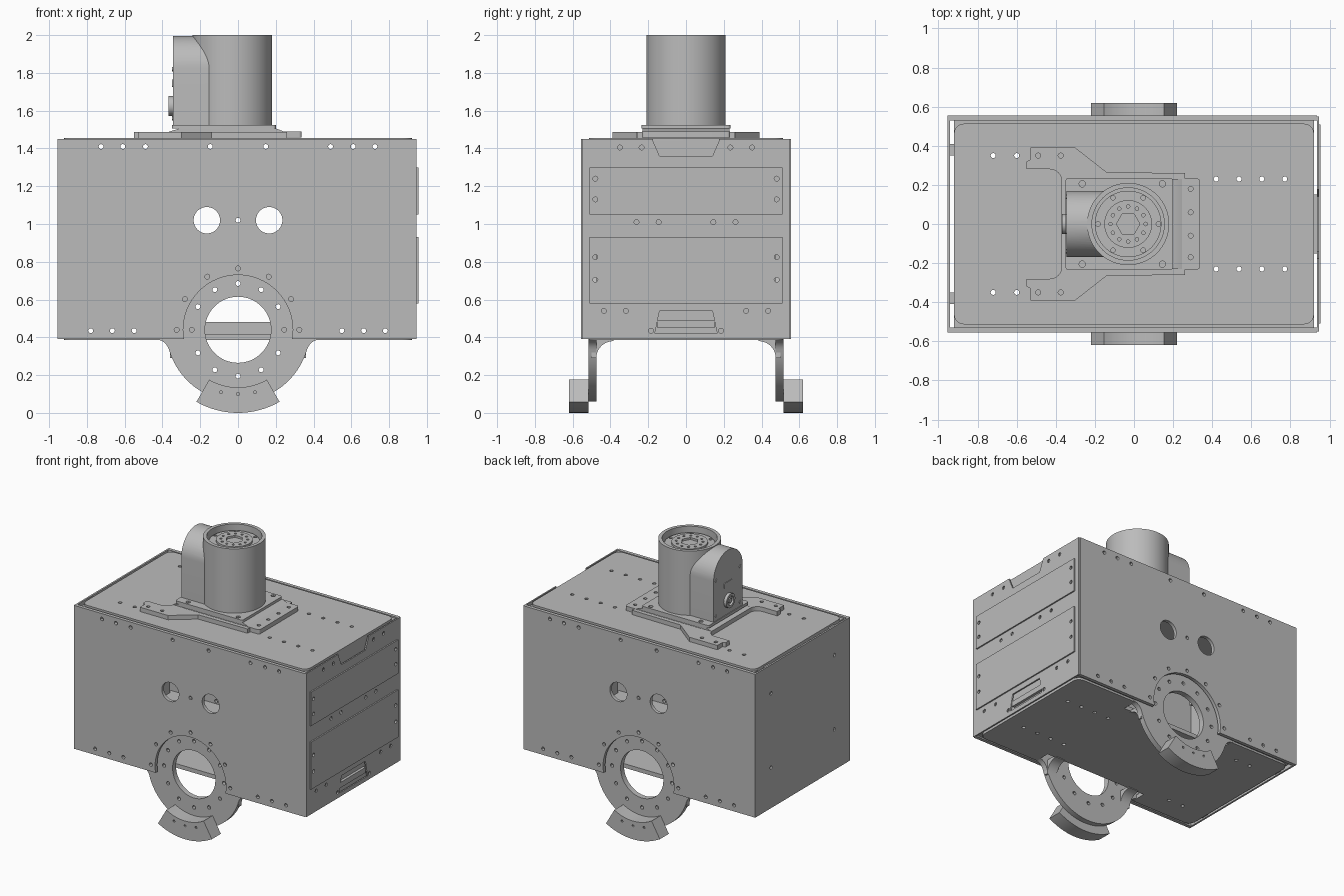
import bpy, bmesh
from math import sin, cos, radians

cube = bpy.data.objects.get("Cube")
if cube:
    bpy.data.objects.remove(cube, do_unlink=True)

grey = bpy.data.materials.new("machined_grey")
grey.use_nodes = True
grey.diffuse_color = (0.5, 0.5, 0.5, 1)
grey.node_tree.nodes["Principled BSDF"].inputs["Base Color"].default_value = (0.5, 0.5, 0.5, 1)
parts = []


def arc(cx, cy, r, a0=0, a1=360, n=48):
    """Points on an arc; a full circle leaves out the repeated last point."""
    steps = n if a1 - a0 == 360 else n + 1
    angles = [radians(a0 + (a1 - a0) * i / n) for i in range(steps)]
    return [(cx + r * cos(a), cy + r * sin(a)) for a in angles]


def rect(x0, x1, y0, y1):
    return [(x0, y0), (x1, y0), (x1, y1), (x0, y1)]


def round_rect(x0, x1, y0, y1, r):
    pts = []
    for i, (x, y) in enumerate(rect(x0 + r, x1 - r, y0 + r, y1 - r)):
        pts += arc(x, y, r, 180 + i * 90, 270 + i * 90, 6)
    return pts


def solid(name, outlines, axis, lo, hi):
    """Extrude one or more outlines along an axis from lo to hi."""
    place = {"x": lambda u, v, w: (w, u, v),
             "y": lambda u, v, w: (u, w, v),
             "z": lambda u, v, w: (u, v, w)}[axis]
    bm = bmesh.new()
    for pts in outlines:
        ends = [[bm.verts.new(place(u, v, w)) for u, v in pts] for w in (lo, hi)]
        bm.faces.new(ends[0])
        bm.faces.new(ends[1])
        for i in range(len(pts)):
            j = (i + 1) % len(pts)
            bm.faces.new((ends[0][i], ends[0][j], ends[1][j], ends[1][i]))
    bmesh.ops.recalc_face_normals(bm, faces=bm.faces)
    mesh = bpy.data.meshes.new(name)
    bm.to_mesh(mesh)
    bm.free()
    mesh.materials.append(grey)
    ob = bpy.data.objects.new(name, mesh)
    bpy.context.scene.collection.objects.link(ob)
    parts.append(ob)
    return ob


def combine(ob, other, operation="DIFFERENCE"):
    """Apply a boolean and remove the second object."""
    mod = ob.modifiers.new("cut", "BOOLEAN")
    mod.operation, mod.solver, mod.object = operation, "EXACT", other
    bpy.context.view_layer.update()
    graph = bpy.context.evaluated_depsgraph_get()
    mesh = bpy.data.meshes.new_from_object(ob.evaluated_get(graph))
    ob.modifiers.clear()
    ob.data = mesh
    parts.remove(other)
    bpy.data.objects.remove(other, do_unlink=True)


def cut(ob, outlines, axis, lo=-3, hi=3):
    combine(ob, solid("cutter", outlines, axis, lo, hi))


def drill(ob, spots, axis, lo=-3, hi=3, r=0.013):
    cut(ob, [arc(u, v, r, n=12) for u, v in spots], axis, lo, hi)


def both(us, v):
    return [(s * u, v) for u in us for s in (-1, 1)]


HUB = 0.44  # height of the pivot ring centre

# Side skins, pivot arms, gussets and pads, front and back
for side, label in ((-1, "front"), (1, "back")):
    skin = solid(label + "_skin", [rect(-0.942, 0.935, 0.39, 1.45)], "y", side * 0.53, side * 0.555)
    cut(skin, [arc(0, HUB, 0.29, n=64)] + [arc(x, 1.02, 0.07) for x in (-0.165, 0.165)], "y")
    spots = both((0.147, 0.49, 0.61, 0.725), 1.41) + both((0.55, 0.665, 0.78), 0.435)
    spots += arc(0, HUB, 0.325, 0, 180, 6) + [(0, 1.02)]
    drill(skin, spots, "y")

    outline = arc(0, HUB, 0.38, -163.8, -16.2, 40)
    outline += arc(0.44, 0.312, 0.078, 163.8, 90, 8)[1:]
    outline += arc(0, HUB, 0.443, -6, 186, 48)
    outline += arc(-0.44, 0.312, 0.078, 90, 16.2, 8)[:-1]
    arm = solid(label + "_pivot_arm", [outline], "y", side * 0.475, side * 0.515)
    cut(arm, [arc(0, HUB, 0.175, n=64)], "y")
    drill(arm, arc(0, HUB, 0.245, n=12), "y")

    curve = [(side * y, z) for y, z in arc(0.385, 0.29, 0.09, 0, 90, 10)]
    for s in (-1, 1):
        solid(label + "_gusset", [curve + [(side * 0.385, 0.395), (side * 0.5, 0.395), (side * 0.5, 0.29)]],
              "x", s * 0.28, s * 0.36)

    pad = solid(label + "_arc_pad", [arc(0, HUB, 0.44, 240, 300, 20) + arc(0, HUB, 0.305, 300, 240, 20)],
                "y", side * 0.515, side * 0.62)
    drill(pad, [(-0.09, 0.11), (0, 0.1), (0.09, 0.11)], "y", side * 0.6, side * 0.7, 0.008)

# Lids with their inner frames and end flanges
lid_spots = [(x, s * y) for s in (-1, 1) for x, y in
             [(-0.72, 0.35), (-0.6, 0.35)] + [(0.42 + 0.117 * i, 0.23) for i in range(4)]]
for label, lid_z, frame_z, flange_z in (("top", (1.44, 1.455), (1.425, 1.44), (1.3, 1.43)),
                                        ("bottom", (0.385, 0.4), (0.4, 0.415), (0.41, 0.56))):
    lid = solid(label + "_lid", [round_rect(-0.92, 0.92, -0.513, 0.513, 0.05)], "z", *lid_z)
    frame = solid(label + "_frame", [rect(-0.92, 0.92, -0.53, 0.53)], "z", *frame_z)
    for ob in (lid, frame):
        if label == "bottom":
            cut(ob, [rect(-0.42, 0.42, s * 0.4, s * 0.7) for s in (1, -1)], "z")
        drill(ob, lid_spots, "z")
    for s in (-1, 1):
        solid(label + "_end_flange", [rect(-0.5, 0.5, *flange_z)], "x", s * 0.905, s * 0.92)
        solid(label + "_tab", [rect(-0.95, -0.915, s * 0.35, s * 0.41)], "z", *frame_z)
solid("inner_crossbar", [rect(-0.3, 0.3, 0.41, 0.48)], "y", -0.03, 0.03)

# Plain end cover on the right
right_end = solid("right_end_cover", [rect(-0.555, 0.555, 0.39, 1.45)], "x", -0.955, -0.942)
drill(right_end, both((0.37,), 1.24) + both((0.37,), 0.69), "x")

# Service panel on the left, with grip openings and raised bands
left_end = solid("left_end_panel", [rect(-0.55, 0.55, 0.39, 1.45)], "x", 0.935, 0.945)
cut(left_end, [[(-0.18, 1.5), (-0.175, 1.44), (-0.14, 1.36), (0.14, 1.36), (0.175, 1.44), (0.18, 1.5)],
               [(-0.165, 0.42), (0.165, 0.42), (0.14, 0.54), (-0.14, 0.54)]], "x")
edge_spots = [p for z in (0.705, 0.825, 1.13, 1.24) for p in both((0.48,), z)]
panel_spots = edge_spots + both((0.145, 0.262), 1.01) + both((0.235, 0.35), 1.405)
panel_spots += both((0.318, 0.435), 0.54) + both((0.185,), 0.435)
drill(left_end, panel_spots, "x")
for name, z0, z1 in (("lower_band", 0.58, 0.93), ("upper_band", 1.05, 1.3)):
    band = solid(name, [rect(-0.51, 0.51, z0, z1)], "x", 0.945, 0.955)
    drill(band, [p for p in edge_spots if z0 < p[1] < z1], "x")
solid("grip_bar", [rect(-0.15, 0.15, 0.45, 0.49)], "x", 0.92, 0.94)

# Forked mounting bracket and base plates under the tower
half = [(0.26, 0.26), (-0.14, 0.265), (-0.3, 0.39), (-0.53, 0.39), (-0.53, 0.33), (-0.55, 0.32),
        (-0.55, 0.28)] + arc(-0.43, 0.22, 0.06, 90, 0, 6)
bracket = solid("fork_bracket", [half + [(x, -y) for x, y in reversed(half)]], "z", 1.455, 1.487)
drill(bracket, [(x, s * 0.35) for x in (-0.49, -0.375) for s in (-1, 1)], "z")
mount = solid("mount_plate", [round_rect(-0.3, 0.337, -0.233, 0.233, 0.015)], "z", 1.457, 1.489)
drill(mount, [(0.29, y) for y in (-0.17, -0.06, 0.06, 0.18)], "z")
solid("raised_saddle", [[(-0.37, 1.487), (-0.31, 1.506), (0.2, 1.506), (0.25, 1.487)]], "y", -0.23, 0.23)
base = solid("tower_base_plate", [round_rect(-0.35, 0.2, -0.235, 0.235, 0.015)], "z", 1.505, 1.525)
drill(base, [(x, s * 0.205) for x in (-0.265, 0.145) for s in (-1, 1)], "z", 1.507, 2, 0.016)

# Tower: upright cylinder merged with an arched housing
CX = -0.03
tower = solid("tower_housing", [arc(CX, 0, 0.21, n=96)], "z", 1.52, 2.0)
arch = arc(0, 1.825, 0.17, 0, 180, 32) + [(-0.17, 1.522), (0.17, 1.522)]
combine(tower, solid("arch", [arch], "x", -0.345, CX), "UNION")
cut(tower, [arc(CX, 0, 0.185, n=64)], "z", 1.94, 2.2)

# Output hub inside the tower top
flange = solid("output_flange", [arc(CX, 0, 0.17, n=64)], "z", 1.935, 1.96)
drill(flange, arc(CX, 0, 0.155, n=6), "z", 1.95, 2.2, 0.012)
ring = solid("output_ring", [arc(CX, 0, 0.122, n=64)], "z", 1.955, 1.975)
cut(ring, [arc(CX, 0, 0.06, n=6)], "z")
drill(ring, arc(CX, 0, 0.09, n=12), "z", r=0.009)

# Connector and service plate on the housing end
plug = solid("connector", [arc(0, 1.625, 0.052, n=32)], "x", -0.367, -0.34)
cut(plug, [arc(0, 1.625, 0.034, n=32)], "x", -0.4, -0.352)
solid("connector_pin_core", [arc(0, 1.625, 0.018, n=20)], "x", -0.363, -0.345)
solid("service_plate", [round_rect(-0.05, 0.05, 1.725, 1.765, 0.01)], "x", -0.35, -0.343)
solid("housing_screws", [arc(y, z, 0.012, n=12) for y in (-0.14, 0.14) for z in (1.56, 1.82)],
      "x", -0.35, -0.343)

# Smooth the round walls and keep edges crisp
bpy.ops.object.select_all(action="DESELECT")
for ob in parts:
    ob.select_set(True)
bpy.context.view_layer.objects.active = parts[0]
bpy.ops.object.shade_smooth_by_angle(angle=radians(30))
